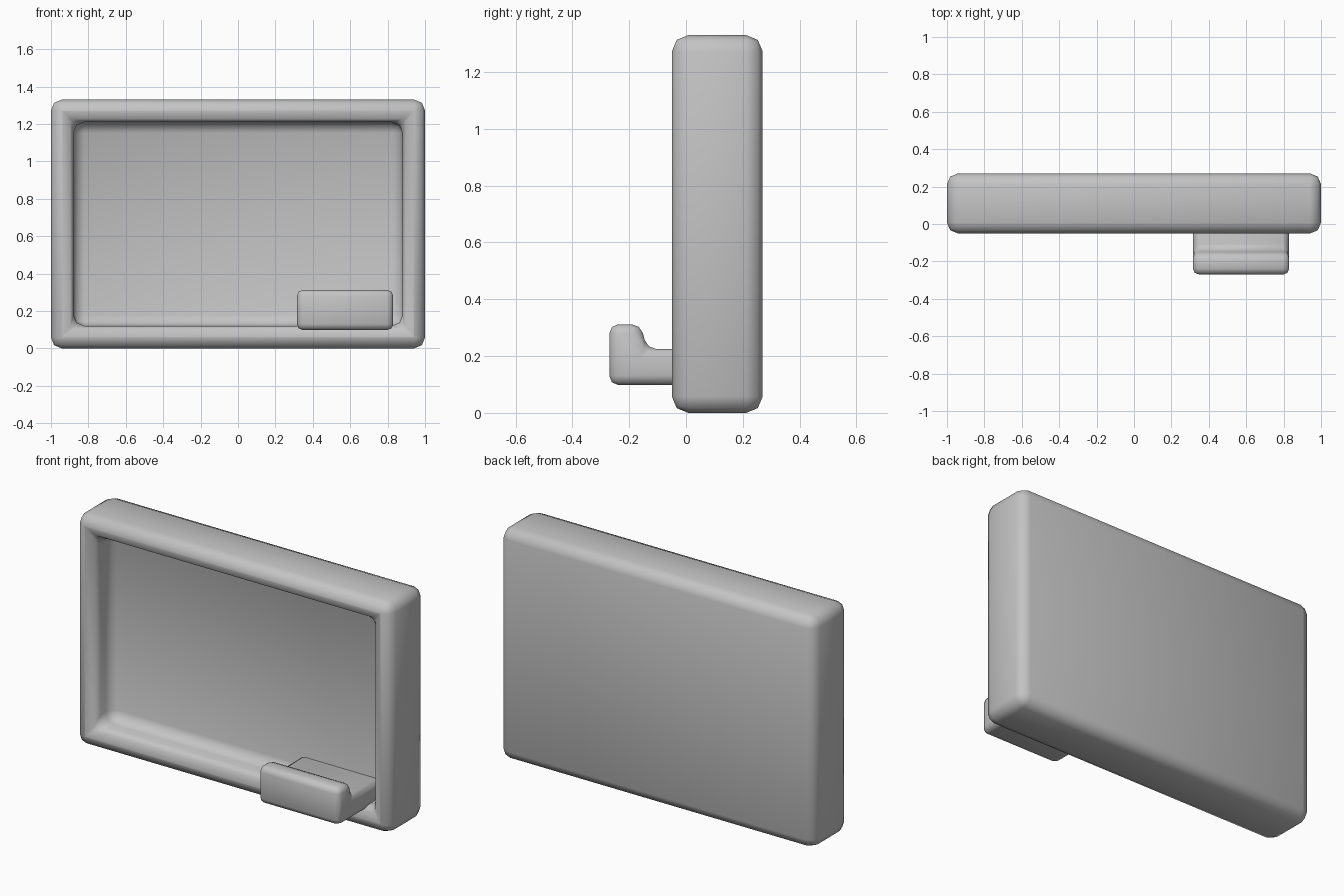
import bpy
import bmesh
from mathutils import Vector

cube = bpy.data.objects.get("Cube")
if cube:
    bpy.data.objects.remove(cube, do_unlink=True)

# Single grey material
grey = bpy.data.materials.new("plain grey")
grey.use_nodes = True
grey.diffuse_color = (0.55, 0.55, 0.55, 1)
grey.node_tree.nodes["Principled BSDF"].inputs["Base Color"].default_value = (0.55, 0.55, 0.55, 1)


def prism(bm, points, offset):
    """Extrude a closed outline along the offset; returns its start face."""
    start = bm.faces.new([bm.verts.new(p) for p in points])
    geom = bmesh.ops.extrude_face_region(bm, geom=[start], use_keep_orig=True)["geom"]
    bmesh.ops.translate(bm, vec=offset,
                        verts=[g for g in geom if isinstance(g, bmesh.types.BMVert)])
    bmesh.ops.recalc_face_normals(bm, faces=bm.faces)
    return start


def finish(name, bm, bevel_width):
    """Turn the mesh into a smooth object with rounded edges."""
    bmesh.ops.recalc_face_normals(bm, faces=bm.faces)
    mesh = bpy.data.meshes.new(name)
    bm.to_mesh(mesh)
    bm.free()
    mesh.materials.append(grey)
    mesh.shade_smooth()
    obj = bpy.data.objects.new(name, mesh)
    bpy.context.collection.objects.link(obj)
    mod = obj.modifiers.new("rounded edges", 'BEVEL')
    mod.width = bevel_width
    mod.segments = 2
    mod.limit_method = 'ANGLE'


# Board: a slab with a recess in its front
HEIGHT, FRONT, BACK, FLOOR, RIM = 1.33, -0.05, 0.27, 0.112, 0.12
bm = bmesh.new()
corners = [(-1, 0), (1, 0), (1, HEIGHT), (-1, HEIGHT)]
front = prism(bm, [(x, FRONT, z) for x, z in corners], Vector((0, BACK - FRONT, 0)))
bmesh.ops.inset_region(bm, faces=[front], thickness=RIM, use_even_offset=True)
hole = bmesh.ops.extrude_discrete_faces(bm, faces=[front])["faces"][0]
bmesh.ops.translate(bm, verts=hole.verts, vec=(0, FLOOR - FRONT, 0))
finish("board_frame", bm, 0.058)

# Tray: an L-shaped ledge with a raised front lip, set into the recess
bm = bmesh.new()
profile = [(-0.27, 0.098), (-0.27, 0.312), (-0.16, 0.312),
           (-0.137, 0.225), (0.16, 0.225), (0.16, 0.098)]
prism(bm, [(0.315, y, z) for y, z in profile], Vector((0.515, 0, 0)))
finish("tray", bm, 0.032)
